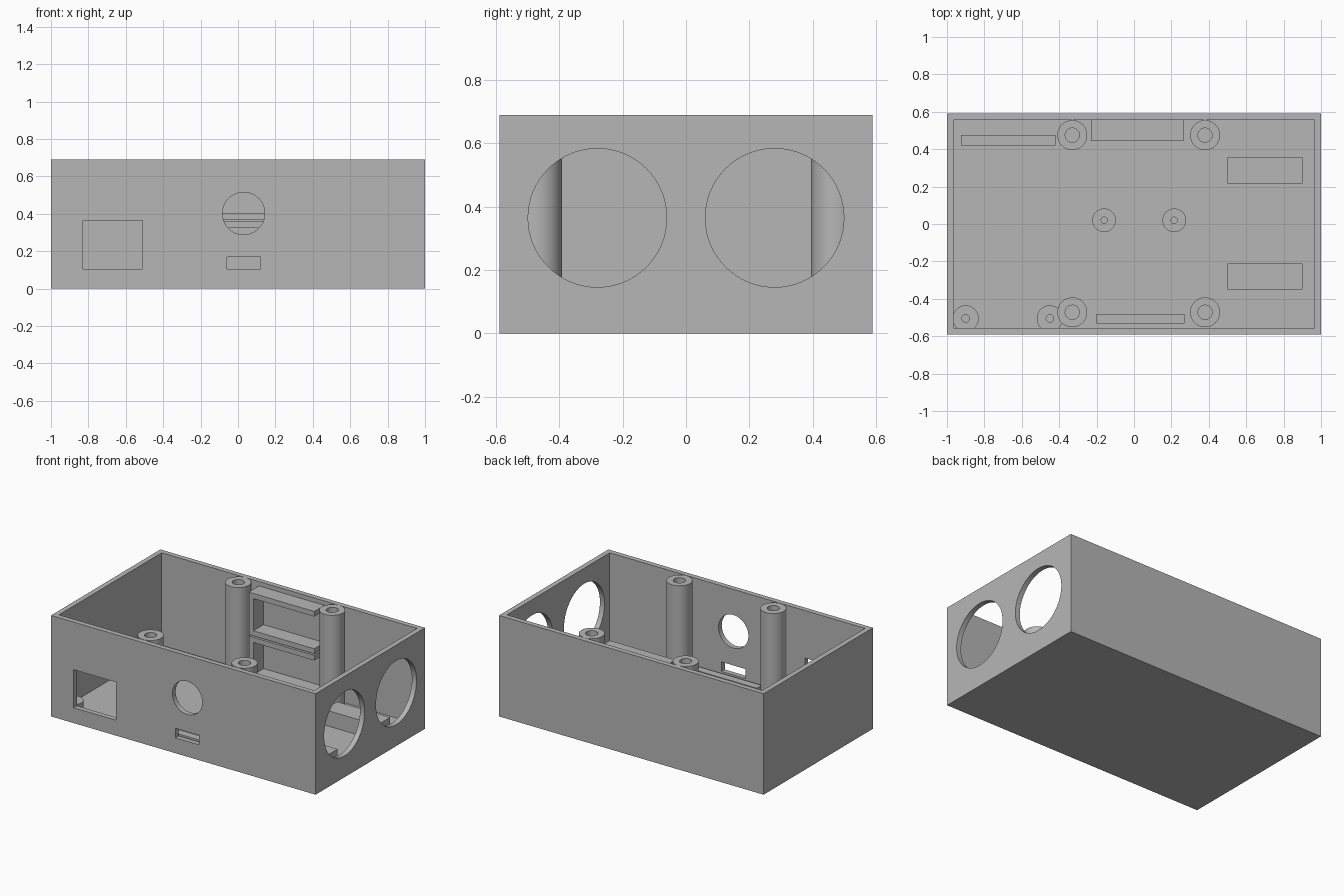
import bpy, bmesh, math
from mathutils import Matrix, Vector

cube = bpy.data.objects.get("Cube")
if cube:
    bpy.data.objects.remove(cube, do_unlink=True)

grey = bpy.data.materials.new("plain grey")
grey.use_nodes = True
colour = (0.47, 0.47, 0.47, 1)
grey.diffuse_color = colour
grey.node_tree.nodes["Principled BSDF"].inputs["Base Color"].default_value = colour

HEIGHT = 0.69
FLOOR = 0.035
WALL = 0.035
SUPPORT_TOP = 0.105


def finish(name, bm):
    bmesh.ops.recalc_face_normals(bm, faces=bm.faces)
    mesh = bpy.data.meshes.new(name)
    bm.to_mesh(mesh)
    bm.free()
    mesh.materials.append(grey)
    obj = bpy.data.objects.new(name, mesh)
    bpy.context.collection.objects.link(obj)
    return obj


def box(name, x, y, z):
    """Box from a (low, high) pair on each axis."""
    bm = bmesh.new()
    bmesh.ops.create_cube(bm, size=1)
    for v in bm.verts:
        v.co = Vector([(a + b) / 2 + c * (b - a) for (a, b), c in zip((x, y, z), v.co)])
    return finish(name, bm)


def rod(name, centre, radius, length, axis):
    """Solid cylinder lying along the given axis."""
    bm = bmesh.new()
    turn = Matrix.Rotation(math.pi / 2, 4, "Y" if axis == "X" else "X")
    bmesh.ops.create_cone(bm, cap_ends=True, segments=64, radius1=radius, radius2=radius,
                          depth=length, matrix=Matrix.Translation(centre) @ turn)
    return finish(name, bm)


def tube(name, x, y, outer, inner, top):
    """Upright hollow post standing on the floor."""
    bm = bmesh.new()
    base = FLOOR - 0.005
    corners = [(inner, base), (outer, base), (outer, top), (inner, top)]
    verts = [bm.verts.new((x + r, y, z)) for r, z in corners]
    edges = [bm.edges.new((verts[i], verts[(i + 1) % 4])) for i in range(4)]
    bmesh.ops.spin(bm, geom=verts + edges, cent=(x, y, 0), axis=(0, 0, 1),
                   angle=math.tau, steps=48, use_merge=True)
    bmesh.ops.remove_doubles(bm, verts=bm.verts, dist=0.0001)
    return finish(name, bm)


def cut(obj, cutter):
    """Subtract the cutter, keep the result and drop the cutter."""
    mod = obj.modifiers.new("cut", "BOOLEAN")
    mod.operation = "DIFFERENCE"
    mod.solver = "EXACT"
    mod.object = cutter
    bpy.context.view_layer.update()
    evaluated = obj.evaluated_get(bpy.context.evaluated_depsgraph_get())
    mesh = bpy.data.meshes.new_from_object(evaluated)
    obj.modifiers.clear()
    obj.data = mesh
    bpy.data.objects.remove(cutter, do_unlink=True)


# Open-topped case with its wall openings
case = box("case", (-1, 1), (-0.59, 0.59), (0, HEIGHT))
cut(case, box("cavity", (-0.965, 0.965), (-0.555, 0.555), (FLOOR, 1)))
front = (-0.7, -0.5)
cut(case, box("port_opening", (-0.83, -0.51), front, (0.105, 0.365)))
cut(case, box("slot_opening", (-0.06, 0.12), front, (0.105, 0.17)))
cut(case, rod("front_hole", (0.03, -0.6, 0.402), 0.113, 0.2, "Y"))
for y in (-0.28, 0.28):
    cut(case, rod("side_hole", (1, y, 0.365), 0.219, 0.2, "X"))

parts = [case]

# Tall corner posts, level with the rim
for x in (-0.33, 0.38):
    for y in (-0.472, 0.475):
        parts.append(tube("tall_post", x, y, 0.08, 0.038, HEIGHT))

# Short standoffs and the ledges that share their height
for x in (-0.9, -0.45):
    parts.append(tube("front_standoff", x, -0.505, 0.07, 0.02, SUPPORT_TOP))
for x in (-0.16, 0.215):
    parts.append(tube("middle_standoff", x, 0.02, 0.063, 0.017, SUPPORT_TOP))
support_z = (FLOOR - 0.005, SUPPORT_TOP)
parts.append(box("back_ledge", (-0.925, -0.42), (0.42, 0.477), support_z))
parts.append(box("front_ledge", (-0.2, 0.27), (-0.532, -0.48), support_z))

# Solid blocks behind the side holes
for y in (-0.28, 0.287):
    parts.append(box("floor_block", (0.5, 0.9), (y - 0.07, y + 0.07), (FLOOR - 0.005, 0.14)))

# Two stacked holders on the back wall, open to the front and one end
depth = (0.445, 0.56)
for low in (0.07, 0.37):
    high = low + 0.29
    parts.append(box("holder_bottom", (-0.23, 0.265), depth, (low, low + WALL)))
    parts.append(box("holder_top", (-0.23, 0.265), depth, (high - WALL, high)))
    parts.append(box("holder_end", (-0.23, -0.195), depth, (low + WALL, high - WALL)))

# Smooth round surfaces, crisp edges
bpy.ops.object.select_all(action="DESELECT")
for part in parts:
    part.select_set(True)
bpy.context.view_layer.objects.active = case
bpy.ops.object.shade_smooth_by_angle(angle=math.radians(30))
